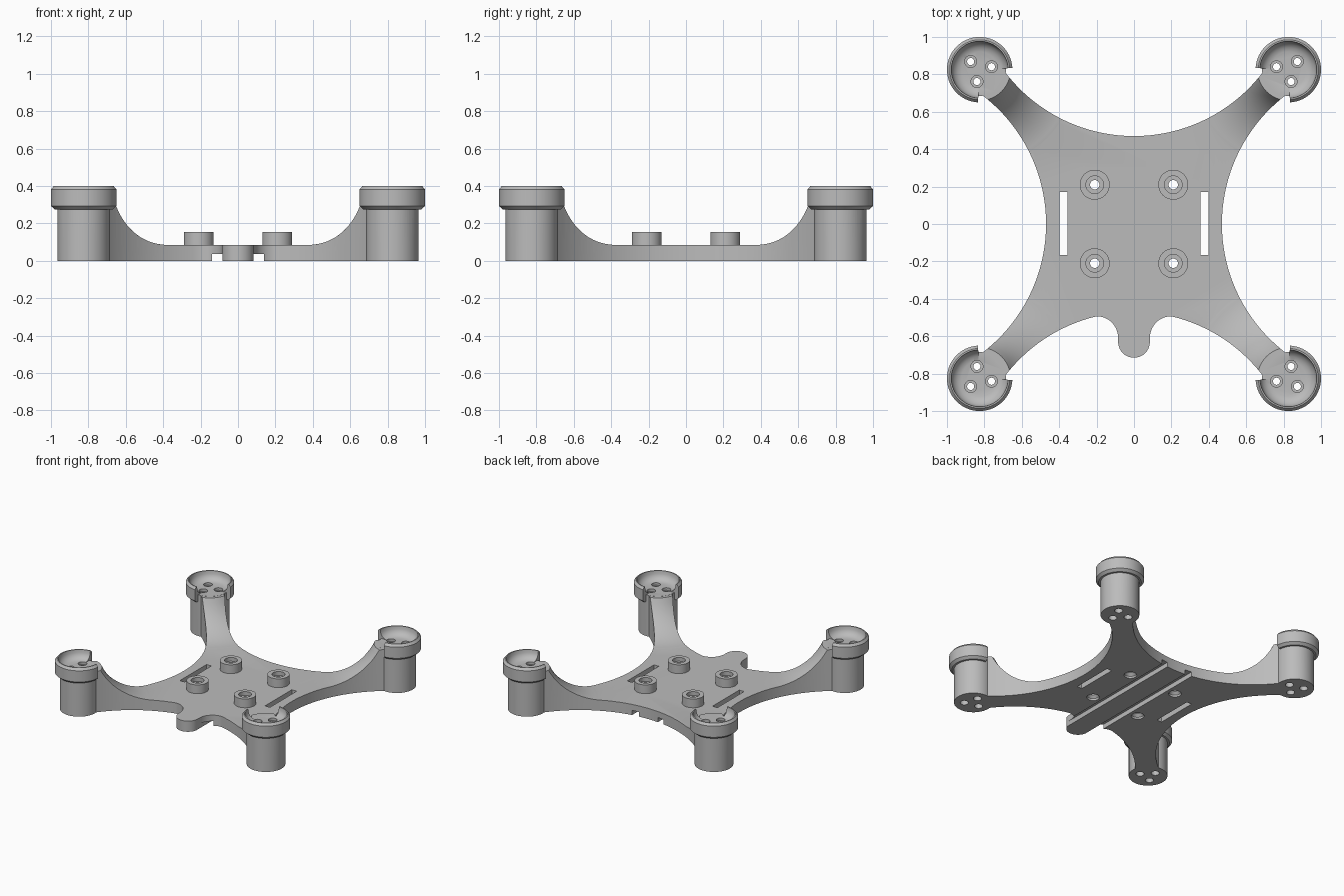
import bpy, bmesh, math
from math import pi, sin, cos, asin, sqrt

cube = bpy.data.objects.get("Cube")
if cube:
    bpy.data.objects.remove(cube, do_unlink=True)

grey = bpy.data.materials.new("light grey plastic")
grey.use_nodes = True
GREY = (0.5, 0.5, 0.5, 1)
grey.diffuse_color = GREY
grey.node_tree.nodes["Principled BSDF"].inputs["Base Color"].default_value = GREY

CORNERS = [(sx, sy) for sx in (1, -1) for sy in (1, -1)]
POD = 0.825        # motor mount centre
PLATE = 0.085      # plate thickness
FLOOR = 0.33       # floor of the motor cup


def make(name, build):
    """Create an object from a function that fills a bmesh."""
    bm = bmesh.new()
    build(bm)
    bmesh.ops.recalc_face_normals(bm, faces=bm.faces)
    mesh = bpy.data.meshes.new(name)
    bm.to_mesh(mesh)
    bm.free()
    ob = bpy.data.objects.new(name, mesh)
    bpy.context.collection.objects.link(ob)
    mesh.materials.append(grey)
    return ob


def box(bm, x0, x1, y0, y1, z0, z1):
    lo = [bm.verts.new((x, y, z0)) for x, y in ((x0, y0), (x1, y0), (x1, y1), (x0, y1))]
    extrude(bm, bm.faces.new(lo), z1 - z0)


def extrude(bm, face, height):
    ext = bmesh.ops.extrude_face_region(bm, geom=[face], use_keep_orig=True)
    verts = [v for v in ext["geom"] if isinstance(v, bmesh.types.BMVert)]
    bmesh.ops.translate(bm, verts=verts, vec=(0, 0, height))


def lathe(bm, profile, cx, cy, steps=48):
    """Full revolve of an (r, z) profile, capped at both ends."""
    rings = [[bm.verts.new((cx + r * cos(2 * pi * i / steps), cy + r * sin(2 * pi * i / steps), z))
              for i in range(steps)] for r, z in profile]
    for a, b in zip(rings, rings[1:]):
        for i in range(steps):
            j = (i + 1) % steps
            bm.faces.new((a[i], a[j], b[j], b[i]))
    bm.faces.new(rings[0])
    bm.faces.new(rings[-1])


def partial_ring(bm, profile, cx, cy, start, end, steps=48):
    """Partial revolve of a closed (r, z) section, capped at both cuts."""
    sections = []
    for i in range(steps + 1):
        a = start + (end - start) * i / steps
        sections.append([bm.verts.new((cx + r * cos(a), cy + r * sin(a), z)) for r, z in profile])
    n = len(profile)
    for s, t in zip(sections, sections[1:]):
        for i in range(n):
            j = (i + 1) % n
            bm.faces.new((s[i], s[j], t[j], t[i]))
    bm.faces.new(sections[0])
    bm.faces.new(sections[-1])


def boolean(target, tool, operation):
    mod = target.modifiers.new(operation, "BOOLEAN")
    mod.operation, mod.solver, mod.object = operation, "EXACT", tool
    bpy.context.view_layer.update()
    result = bpy.data.meshes.new_from_object(
        target.evaluated_get(bpy.context.evaluated_depsgraph_get()))
    target.modifiers.clear()
    target.data = result
    bpy.data.objects.remove(tool, do_unlink=True)


def arc(cx, cy, r, a0, a1, steps):
    return [(cx + r * cos(a0 + (a1 - a0) * i / steps), cy + r * sin(a0 + (a1 - a0) * i / steps))
            for i in range(steps + 1)]


# Plan outline: four concave sides and a rounded tongue at the front
def outline(bm):
    R = 0.866
    C = 0.47 + R
    a, b = asin(0.7 / R), asin(0.2 / R)
    pts = arc(C, 0, R, pi + a, pi - a, 40)
    pts += arc(0, C, R, -pi / 2 + a, -pi / 2 - a, 40)
    pts += arc(-C, 0, R, a, -a, 40)
    pts += arc(0, -C, R, pi / 2 + a, pi / 2 + b, 16)
    pts += arc(-0.2, -0.608, 0.115, pi / 2, 0, 12)[1:]
    pts += arc(0, -0.63, 0.085, pi, 2 * pi, 20)
    pts += arc(0.2, -0.608, 0.115, pi, pi / 2, 12)[:-1]
    pts += arc(0, -C, R, pi / 2 - b, pi / 2 - a, 16)
    extrude(bm, bm.faces.new([bm.verts.new((x, y, 0)) for x, y in pts]), 0.5)


# Height limit: flat plate with a curved rise around each motor mount
def ramp_profile():
    R, reach, inner = 0.394, 0.53, 0.165
    prof = [(reach, -0.05), (reach, PLATE - 0.003)]
    for i in range(1, 21):
        d = reach + (inner - reach) * i / 20
        prof.append((d, min(FLOOR - 0.001, PLATE + R - sqrt(R * R - (reach - d) ** 2))))
    return prof


frame = make("frame", outline)
limit = make("limit", lambda bm: box(bm, -1.5, 1.5, -1.5, 1.5, -0.1, PLATE))
for sx, sy in CORNERS:
    rise = make("rise", lambda bm: lathe(bm, ramp_profile(), sx * POD, sy * POD, 96))
    boolean(limit, rise, "UNION")
boolean(frame, limit, "INTERSECT")

# Motor mounts: round post with a chamfered cup left open toward the arm
CUP = [(0.125, 0.275), (0.155, 0.275), (0.175, 0.293), (0.175, 0.382), (0.16, 0.4),
       (0.152, 0.4), (0.149, 0.375), (0.138, 0.352), (0.118, 0.337), (0.09, 0.328)]
for sx, sy in CORNERS:
    x, y = sx * POD, sy * POD
    boolean(frame, make("post", lambda bm: lathe(bm, [(0.14, 0), (0.14, FLOOR)], x, y, 64)), "UNION")
    mid = math.atan2(sy, sx)
    half = math.radians(132)
    boolean(frame, make("cup", lambda bm: partial_ring(bm, CUP, x, y, mid - half, mid + half)), "UNION")

# Standoffs for the circuit board
STAND = 0.21
boolean(frame, make("standoffs", lambda bm: [
    lathe(bm, [(0.08, 0.04), (0.08, 0.155)], sx * STAND, sy * STAND) for sx, sy in CORNERS]), "UNION")


# Screw holes, strap slots and underside channels
def holes(bm):
    for sx, sy in CORNERS:
        lathe(bm, [(0.047, -0.01), (0.045, 0.015), (0.025, 0.035), (0.025, 0.125),
                   (0.047, 0.125), (0.047, 0.2)], sx * STAND, sy * STAND, 32)
        for deg in (42, 166, 283):
            a = math.radians(deg)
            lathe(bm, [(0.03, -0.05), (0.03, 0.25), (0.019, 0.25), (0.019, 0.31),
                       (0.032, 0.31), (0.032, 0.5)],
                  sx * (POD + 0.065 * cos(a)), sy * (POD + 0.065 * sin(a)), 24)
    for s in (1, -1):
        x0, x1 = sorted((s * 0.355, s * 0.398))
        box(bm, x0, x1, -0.165, 0.172, -0.1, 0.2)
        x0, x1 = sorted((s * 0.083, s * 0.14))
        box(bm, x0, x1, -0.9, 0.9, -0.1, 0.037)


boolean(frame, make("holes", holes), "DIFFERENCE")

# Smooth curved walls, keep edges sharp
for ob in bpy.context.selected_objects:
    ob.select_set(False)
frame.select_set(True)
bpy.context.view_layer.objects.active = frame
bpy.ops.object.shade_smooth_by_angle(angle=math.radians(30))
